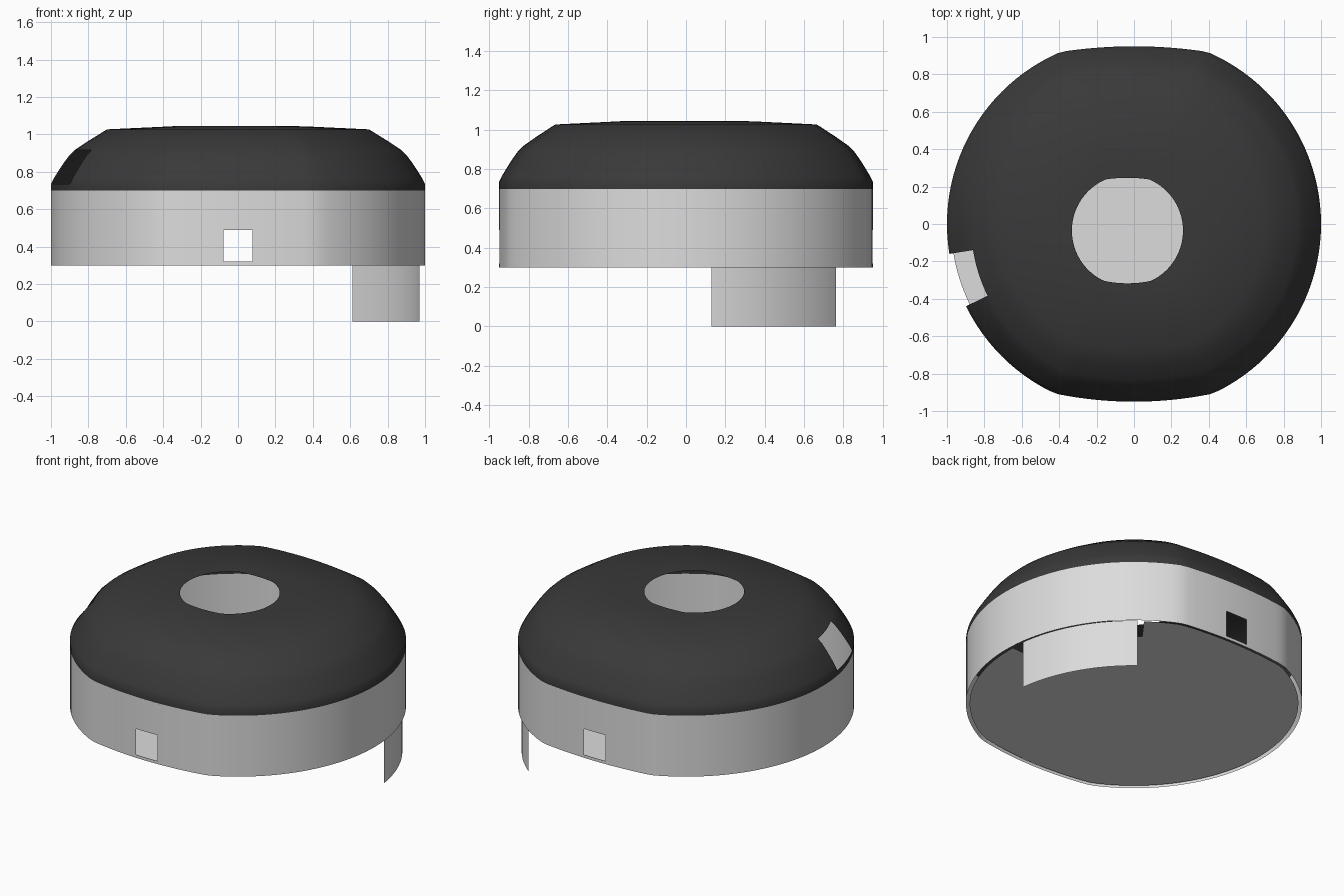
import bpy, math

if "Cube" in bpy.data.objects:
    bpy.data.objects.remove(bpy.data.objects["Cube"])

def material(name, v):
    m = bpy.data.materials.new(name)
    m.diffuse_color = (v, v, v, 1)
    m.use_nodes = True
    m.node_tree.nodes["Principled BSDF"].inputs["Base Color"].default_value = m.diffuse_color
    return m

GREY = material("light_grey", 0.72)
DARK = material("charcoal", 0.041)

def outline(a):
    """Unit circle whose front and back are cut by shallow arcs."""
    x, y = math.cos(a), math.sin(a)
    y = min(y, 0.95 - 0.025 * (x / 0.36) ** 2)
    y = max(y, -0.95 + 0.045 * (x / 0.43) ** 2)
    return x, y

def angles(extra=(), n=120):
    """Even angles in degrees, with the exact edges of openings added."""
    base = [i * 360 / n for i in range(n)]
    base = [b for b in base if all(abs(b - e) > 0.8 for e in extra)]
    return sorted(base + list(extra))

def shell(name, rows, degs, mat, skip=lambda a, z, s: False, closed=True):
    """Loft the outline through rows of (scale, z, offset); skip leaves openings."""
    n = len(degs)
    verts, faces = [], []
    for s, z, off in rows:
        for d in degs:
            x, y = outline(math.radians(d))
            verts.append((x * s + off, y * s + off, z))
    for r in range(len(rows) - 1):
        for i in range(n if closed else n - 1):
            j = (i + 1) % n
            nxt = degs[j] if j else 360
            a = (degs[i] + nxt) / 2
            z = (rows[r][1] + rows[r + 1][1]) / 2
            s = (rows[r][0] + rows[r + 1][0]) / 2
            if not skip(a, z, s):
                faces.append((r * n + i, r * n + j, (r + 1) * n + j, (r + 1) * n + i))
    me = bpy.data.meshes.new(name)
    me.from_pydata(verts, [], faces)
    me.materials.append(mat)
    ob = bpy.data.objects.new(name, me)
    bpy.context.collection.objects.link(ob)
    bpy.ops.object.select_all(action='DESELECT')
    ob.select_set(True)
    bpy.context.view_layer.objects.active = ob
    bpy.ops.object.shade_smooth_by_angle(angle=math.radians(40))
    return ob

# Dome with an off-centre top hole and a small side opening
A0, A1 = 189.2, 206.1
profile = [(1, 0.70), (1, 0.735), (0.985, 0.765), (0.96, 0.805), (0.93, 0.85),
           (0.90, 0.89), (0.872, 0.917), (0.80, 0.965), (0.70, 1.027), (0.36, 1.043)]
dome_rows = [(s, z, 0) for s, z in profile] + [(0.297, 1.045, -0.035)]
shell("dome", dome_rows, angles((A0, A1)), DARK,
      lambda a, z, s: A0 < a < A1 and 0.735 < z < 0.917)

# Side wall with matching front and back windows
w = math.degrees(math.acos(0.078))
wall_angles = angles((w, 180 - w, 180 + w, 360 - w))
shell("side_wall", [(1, 0.30, 0), (1, 0.32, 0), (1, 0.49, 0), (1, 0.70, 0)], wall_angles, GREY,
      lambda a, z, s: 0.32 < z < 0.49 and abs(math.cos(math.radians(a))) < 0.078)

# Floor plate with a notch along its edge
N0, N1 = 2.5, 53.5
shell("floor_plate", [(0.978, 0.305, 0), (0.80, 0.305, 0), (0.4, 0.305, 0), (0.001, 0.305, 0)],
      angles((N0, N1)), GREY, lambda a, z, s: N0 < a < N1 and s > 0.8)

# Curved tab hanging below the notch
tab_degs = [7.6 + i * (51.3 - 7.6) / 20 for i in range(21)]
shell("hanging_tab", [(0.978, 0.0, 0), (0.978, 0.31, 0)], tab_degs, GREY, closed=False)
